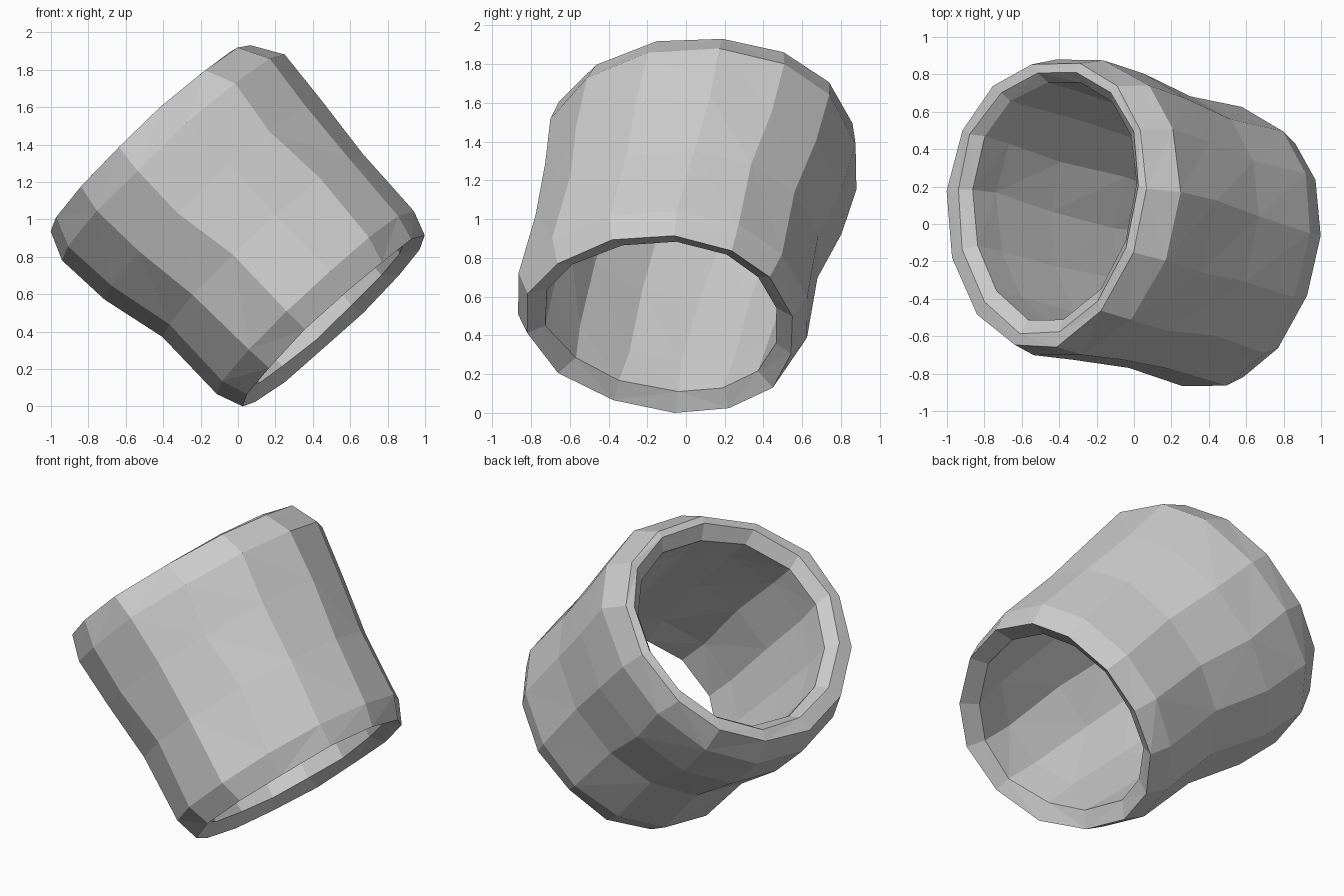
import bpy, bmesh, math, random
from mathutils import Vector

cube = bpy.data.objects.get("Cube")
if cube:
    bpy.data.objects.remove(cube, do_unlink=True)

random.seed(7)
SIDES = 14
JITTER = 0.006
TILT = -0.105    # rings lean along the depth of the tube
LEAN = -0.035    # and slightly across it
BEND = 0.08      # upper and lower sides swing backward

# Plain grey material
mat = bpy.data.materials.new("plain grey")
mat.use_nodes = True
grey = (0.6, 0.6, 0.6, 1)
mat.diffuse_color = grey
mat.node_tree.nodes["Principled BSDF"].inputs["Base Color"].default_value = grey

# Frame of the tube: it runs from lower right to upper left
axis = Vector((-1, 0, 1)).normalized()
across = Vector((1, 0, 1)).normalized()
depth = Vector((0, 1, 0))
centre = Vector((0, 0, 0.975))

# Closed wall profile: position on axis, depth offset, cross offset, half depth, half height
profile = [
    (-0.735, -0.14, -0.01, 0.70, 0.67),   # lower rim
    (-0.60, -0.125, -0.01, 0.76, 0.715),
    (-0.18, -0.05, 0.01, 0.745, 0.725),   # body
    (0.18, 0.03, -0.01, 0.785, 0.785),
    (0.49, 0.085, 0.00, 0.81, 0.81),
    (0.65, 0.10, -0.01, 0.775, 0.73),     # upper rim
    (0.66, 0.11, 0.01, 0.71, 0.66),
    (0.60, 0.12, 0.00, 0.645, 0.60),
    (0.40, 0.08, 0.00, 0.65, 0.615),      # inner wall
    (0.00, 0.00, 0.00, 0.635, 0.61),
    (-0.45, -0.09, 0.00, 0.625, 0.59),
    (-0.68, -0.135, -0.01, 0.61, 0.57),   # lower lip
]


def wobble():
    return random.uniform(-JITTER, JITTER)


bm = bmesh.new()
rings = []
for u, shift, lift, half_depth, half_height in profile:
    ring = []
    for i in range(SIDES):
        a = 2 * math.pi * (i + 0.5) / SIDES + 4 * wobble()
        y = half_depth * math.cos(a)
        v = half_height * math.sin(a)
        p = centre + axis * (u + TILT * y + LEAN * v + wobble())
        p += depth * (shift + y + BEND * math.sin(a) ** 2 + wobble())
        p += across * (lift + v + wobble())
        ring.append(bm.verts.new(p))
    rings.append(ring)

# Skin the wall, each quad split in two
for r, ring in enumerate(rings):
    nxt = rings[(r + 1) % len(rings)]
    for i in range(SIDES):
        j = (i + 1) % SIDES
        bm.faces.new((ring[i], ring[j], nxt[j], nxt[i]))
bmesh.ops.triangulate(bm, faces=bm.faces[:], quad_method='SHORT_EDGE')
bmesh.ops.recalc_face_normals(bm, faces=bm.faces[:])

# Rest the lowest corner on the ground
floor = min(v.co.z for v in bm.verts)
bmesh.ops.translate(bm, verts=bm.verts[:], vec=(0, 0, -floor))

mesh = bpy.data.meshes.new("tube_wall")
bm.to_mesh(mesh)
bm.free()
mesh.materials.append(mat)
tube = bpy.data.objects.new("tube_wall", mesh)
bpy.context.collection.objects.link(tube)
